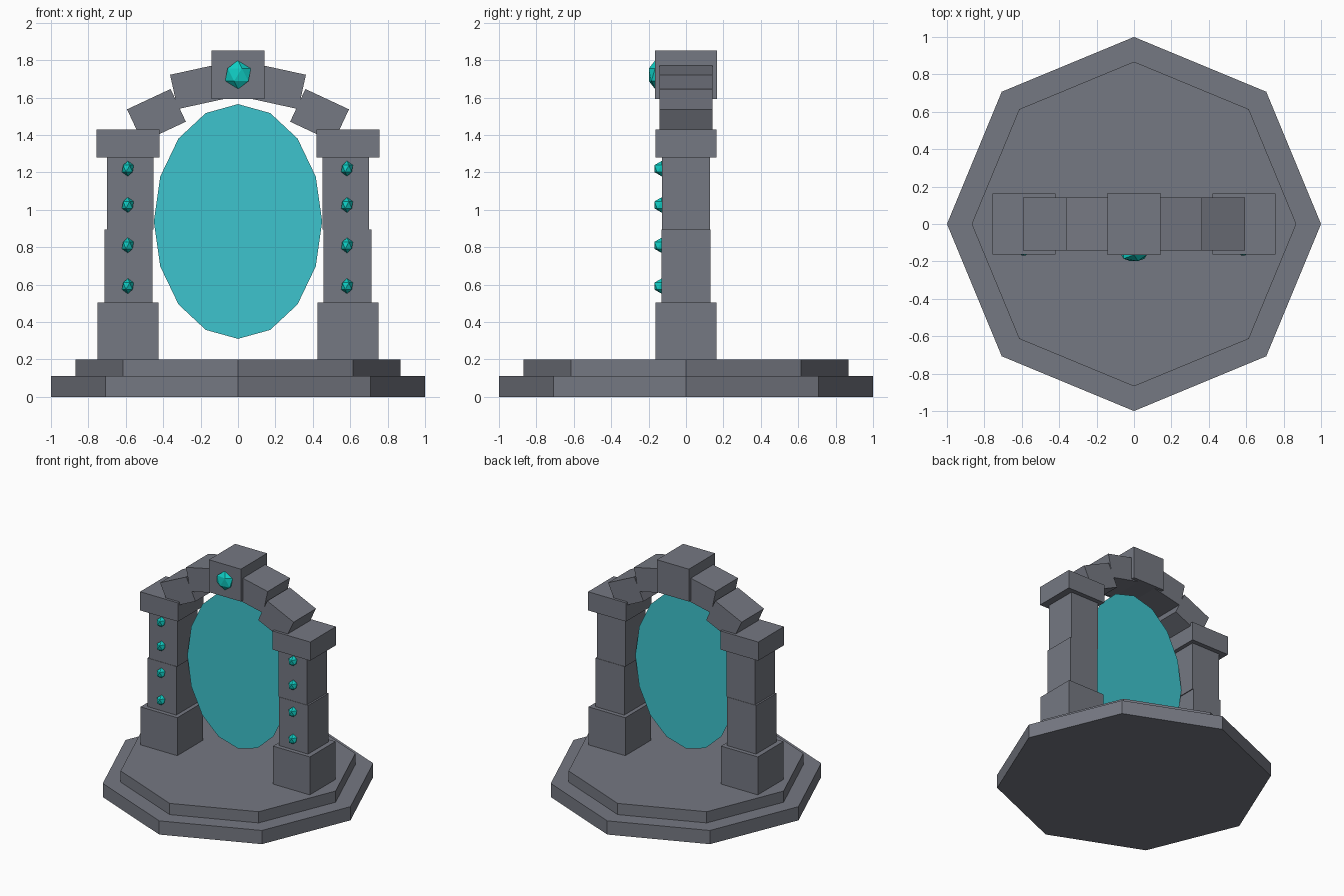
import bpy
import math

if "Cube" in bpy.data.objects:
    bpy.data.objects.remove(bpy.data.objects["Cube"])


def material(name, rgb):
    m = bpy.data.materials.new(name)
    m.diffuse_color = (*rgb, 1.0)
    m.use_nodes = True
    m.node_tree.nodes["Principled BSDF"].inputs["Base Color"].default_value = m.diffuse_color
    return m


STONE = material("grey_stone", (0.178, 0.188, 0.223))
PORTAL = material("portal_turquoise", (0.047, 0.55, 0.61))
GEM = material("gem_teal", (0.005, 0.61, 0.55))


def finish(name, mat):
    ob = bpy.context.object
    ob.name = name
    ob.data.materials.append(mat)
    return ob


def block(name, x, y, z, size, tilt=0.0):
    """Stone box centred at (x, y, z), tilted in the arch plane."""
    bpy.ops.mesh.primitive_cube_add(size=1, location=(x, y, z),
                                    rotation=(0, math.radians(tilt), 0))
    ob = finish(name, STONE)
    ob.scale = size
    return ob


def slab(name, radius, z0, z1):
    """Eight-sided platform step with corners on the axes."""
    bpy.ops.mesh.primitive_cylinder_add(vertices=8, radius=radius, depth=z1 - z0,
                                        location=(0, 0, (z0 + z1) / 2))
    return finish(name, STONE)


def gem(name, x, y, z, scale):
    bpy.ops.mesh.primitive_ico_sphere_add(subdivisions=1, radius=1, location=(x, y, z))
    ob = finish(name, GEM)
    ob.scale = scale
    return ob


# Stepped platform
slab("platform_lower", 1.0, 0.0, 0.11)
slab("platform_upper", 0.868, 0.11, 0.2)

# Pillars and leaning arch stones on both sides
for side, s in (("left", -1), ("right", 1)):
    block(f"pillar_base_{side}", s * 0.589, 0, 0.3525, (0.327, 0.326, 0.305))
    block(f"pillar_lower_{side}", s * 0.586, 0, 0.7, (0.257, 0.26, 0.39))
    block(f"pillar_upper_{side}", s * 0.576, 0, 1.0875, (0.25, 0.254, 0.385))
    block(f"pillar_cap_{side}", s * 0.588, 0, 1.354, (0.337, 0.326, 0.15))
    block(f"arch_outer_{side}", s * 0.436, 0, 1.504, (0.257, 0.284, 0.193), s * 25)
    block(f"arch_inner_{side}", s * 0.2175, 0, 1.6575, (0.257, 0.284, 0.188), s * 12.3)
    for i, z in enumerate((0.592, 0.81, 1.026, 1.22)):
        gem(f"pillar_gem_{side}_{i + 1}", s * 0.586 - 0.003, -0.13, z,
            (0.035, 0.046, 0.041))

# Keystone with its large gem
block("keystone", 0, 0, 1.722, (0.284, 0.334, 0.26))
gem("keystone_gem", 0, -0.165, 1.722, (0.077, 0.039, 0.077))

# Sixteen-sided oval portal sheet
bpy.ops.mesh.primitive_circle_add(vertices=16, radius=1, fill_type='NGON',
                                  location=(0, 0, 0.9375),
                                  rotation=(math.radians(90), 0, 0))
portal = finish("portal_sheet", PORTAL)
portal.scale = (0.45, 0.6275, 1)
